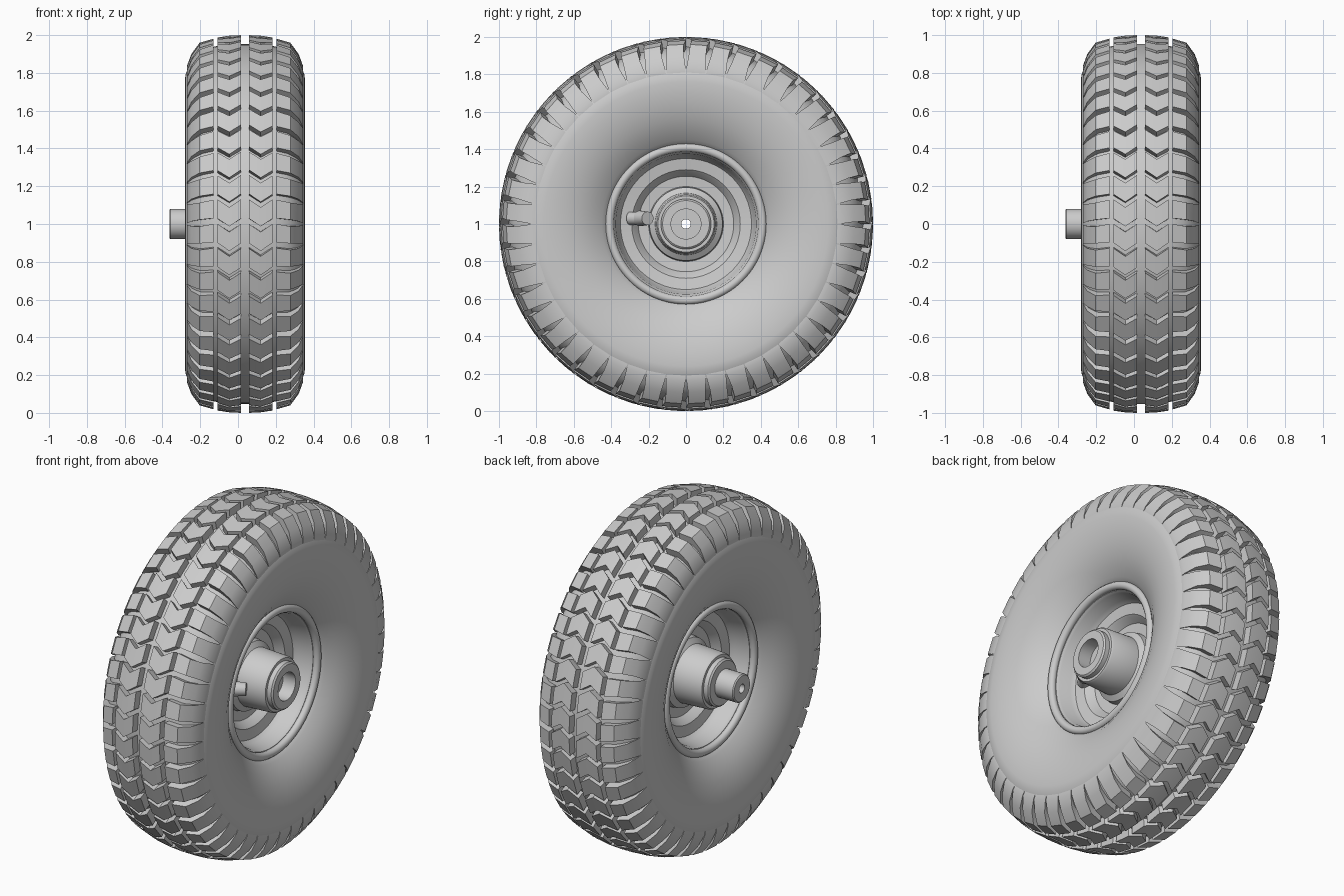
import bpy, bmesh, math
from mathutils import Vector

cube = bpy.data.objects.get("Cube")
if cube:
    bpy.data.objects.remove(cube)

CX = 0.037        # middle plane of the wheel
LUGS = 48
PITCH = 2 * math.pi / LUGS

grey = bpy.data.materials.new("plain_grey")
grey.use_nodes = True
colour = (0.6, 0.6, 0.6, 1)
grey.diffuse_color = colour
grey.node_tree.nodes["Principled BSDF"].inputs["Base Color"].default_value = colour


def polar(offset, r, a):
    """Point on the wheel: a = 0 is the top, growing towards the front."""
    return Vector((CX + offset, -r * math.sin(a), 1 + r * math.cos(a)))


def finish(bm, name, angle=35):
    bmesh.ops.recalc_face_normals(bm, faces=bm.faces)
    mesh = bpy.data.meshes.new(name)
    bm.to_mesh(mesh)
    bm.free()
    ob = bpy.data.objects.new(name, mesh)
    bpy.context.collection.objects.link(ob)
    mesh.materials.append(grey)
    bpy.ops.object.select_all(action='DESELECT')
    ob.select_set(True)
    bpy.context.view_layer.objects.active = ob
    bpy.ops.object.shade_smooth_by_angle(angle=math.radians(angle))
    return ob


def bridge(bm, rings, closed):
    """Join rings of vertices with quads; cap the ends if not closed."""
    n = len(rings[0])
    for i in range(len(rings) if closed else len(rings) - 1):
        a, b = rings[i], rings[(i + 1) % len(rings)]
        for j in range(n):
            k = (j + 1) % n
            bm.faces.new((a[j], a[k], b[k], b[j]))
    if not closed:
        bm.faces.new(rings[0])
        bm.faces.new(rings[-1][::-1])


def lathe(name, profile, segments=96, angle=35):
    """Spin a closed (offset, radius) profile around the axle."""
    bm = bmesh.new()
    rings = [[bm.verts.new(polar(x, r, 2 * math.pi * s / segments)) for x, r in profile]
             for s in range(segments)]
    bridge(bm, rings, True)
    return finish(bm, name, angle)


def both_sides(half):
    return half + [(-x, r) for x, r in reversed(half)]


def tread(name, sections):
    """Ring of lugs; section = offset, top radius, base radius, start, end (in pitches)."""
    bm = bmesh.new()
    for i in range(LUGS):
        rings = []
        for x, top, base, lo, hi in sections:
            a, b = (i + lo) * PITCH, (i + hi) * PITCH
            rings.append([bm.verts.new(polar(x, r, t))
                          for r, t in ((top, a), (top, b), (base, b), (base, a))])
        bridge(bm, rings, False)
    return finish(bm, name, 25)


# Tyre body with sidewalls curving in to the rim
lathe("tyre_body", both_sides([
    (0.08, 0.952), (0.16, 0.94), (0.225, 0.92), (0.268, 0.88), (0.3, 0.83),
    (0.315, 0.79), (0.318, 0.76), (0.315, 0.7), (0.303, 0.63), (0.28, 0.56),
    (0.25, 0.5), (0.215, 0.45), (0.19, 0.42), (0.15, 0.4)]), 128, 50)

# Chevron ribs and tapered shoulder lugs
for side, label in ((1, "left"), (-1, "right")):
    tread(label + "_chevron_lugs", [
        (side * 0.022, 1.0, 0.94, 0.0, 0.78),
        (side * 0.083, 0.997, 0.94, 0.32, 1.1),
        (side * 0.145, 0.988, 0.93, 0.0, 0.78)])
    tread(label + "_shoulder_lugs", [
        (side * 0.167, 0.981, 0.93, 0.0, 0.76),
        (side * 0.24, 0.96, 0.9, 0.1, 0.82),
        (side * 0.284, 0.9, 0.85, 0.1, 0.88),
        (side * 0.308, 0.835, 0.81, 0.02, 0.98)])

# Rim, dished disc and hub in one turned piece
lathe("wheel_and_hub", both_sides([
    (0.18, 0.42), (0.18, 0.385), (0.165, 0.375), (0.1, 0.365), (0.075, 0.35),
    (0.065, 0.29), (0.055, 0.28), (0.02, 0.255), (0.015, 0.2), (0.05, 0.195),
    (0.07, 0.165), (0.235, 0.157), (0.245, 0.15), (0.245, 0.134), (0.272, 0.134),
    (0.28, 0.125), (0.28, 0.08)]))

# Rolled rim beads
for side, label in ((1, "left"), (-1, "right")):
    lathe(label + "_rim_bead",
          [(side * 0.19 + 0.023 * math.cos(t), 0.408 + 0.023 * math.sin(t))
           for t in (2 * math.pi * k / 12 for k in range(12))], 96, 60)

# Hollow axle, recessed on the left and sticking out on the right
lathe("axle", [(0.2, 0.081), (0.2, 0.025), (-0.4, 0.025), (-0.4, 0.074),
               (-0.394, 0.08), (-0.3, 0.08)], 48)


def rod(name, start, end, r1, r2, segments=24):
    """Capped round rod between two points."""
    start, end = Vector(start), Vector(end)
    d = end - start
    bm = bmesh.new()
    bmesh.ops.create_cone(bm, cap_ends=True, segments=segments,
                          radius1=r1, radius2=r2, depth=d.length)
    bm.transform(d.to_track_quat('Z', 'Y').to_matrix().to_4x4())
    bmesh.ops.translate(bm, verts=bm.verts, vec=(start + end) / 2)
    return finish(bm, name)


# Bent inflation valve
rod("valve_stem", (CX + 0.06, -0.3, 1.03), (CX + 0.11, -0.22, 1.03), 0.035, 0.035)
rod("valve_cap", (CX + 0.09, -0.245, 1.03), (CX + 0.16, -0.205, 1.03), 0.042, 0.036)
